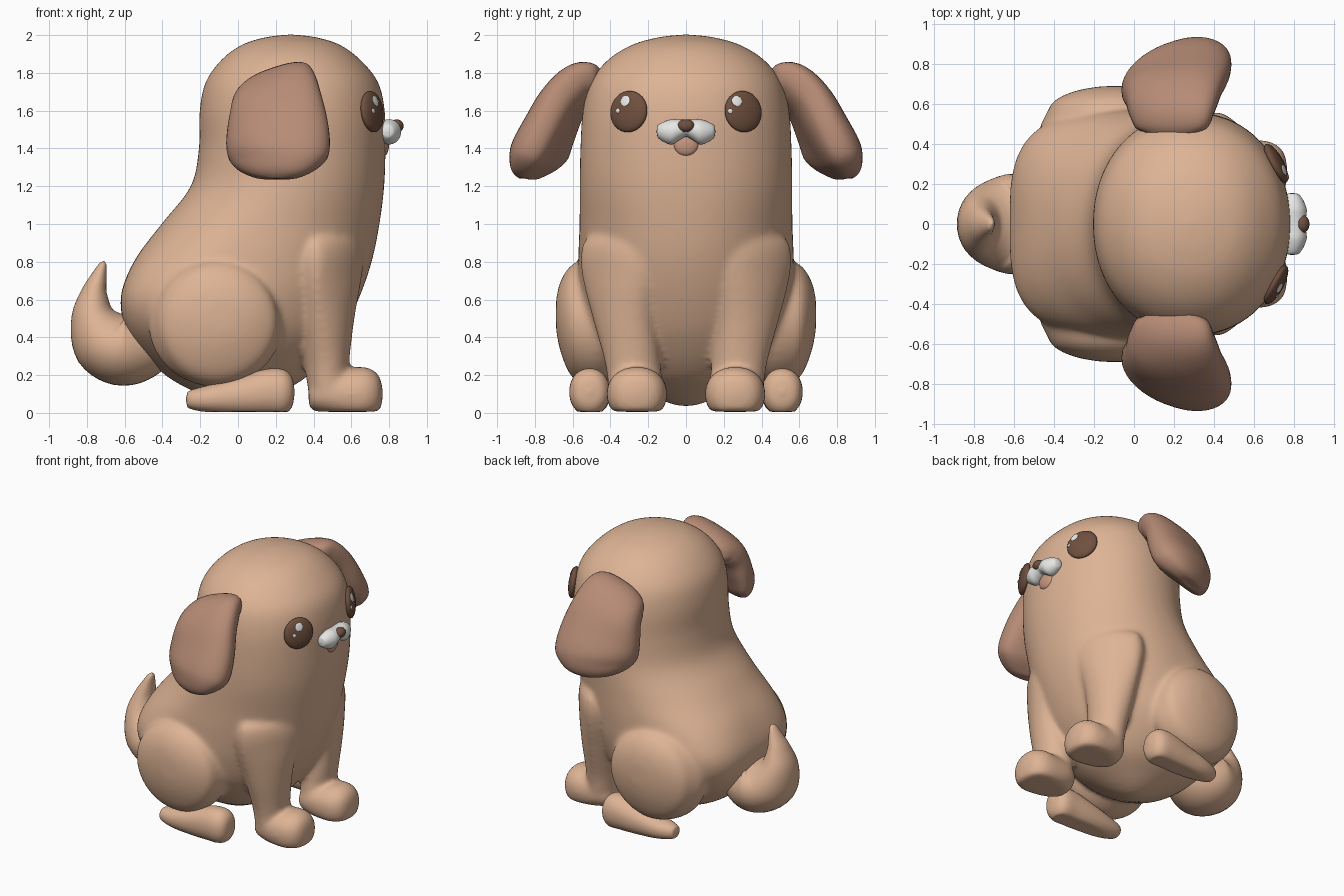
import bpy, bmesh, math
from mathutils import Vector, Matrix

if "Cube" in bpy.data.objects:
    bpy.data.objects.remove(bpy.data.objects["Cube"])

X, Y, Z = Vector((1, 0, 0)), Vector((0, 1, 0)), Vector((0, 0, 1))


def material(name, rgb):
    m = bpy.data.materials.new(name)
    m.diffuse_color = (*rgb, 1)
    m.use_nodes = True
    m.node_tree.nodes["Principled BSDF"].inputs["Base Color"].default_value = m.diffuse_color
    return m


TAN = material("tan_fur", (0.73, 0.455, 0.30))
EAR = material("ear_brown", (0.47, 0.26, 0.18))
DARK = material("dark_brown", (0.16, 0.08, 0.05))
WHITE = material("white", (0.84, 0.84, 0.82))
PINK = material("tongue_pink", (0.60, 0.32, 0.22))


def finish(name, bm, mat):
    bmesh.ops.recalc_face_normals(bm, faces=bm.faces[:])
    for f in bm.faces:
        f.smooth = True
    me = bpy.data.meshes.new(name)
    bm.to_mesh(me)
    bm.free()
    me.materials.append(mat)
    ob = bpy.data.objects.new(name, me)
    bpy.context.collection.objects.link(ob)
    return ob


def spline(keys, steps):
    """Smooth curve through key rows, spaced by their distance."""
    p = [Vector(k) for k in keys]
    t = [0.0]
    for a, b in zip(p, p[1:]):
        t.append(t[-1] + (b - a).length)
    n = len(p)
    m = []
    for i in range(n):
        lo, hi = max(i - 1, 0), min(i + 1, n - 1)
        m.append((p[hi] - p[lo]) / (t[hi] - t[lo]))
    out = []
    for i in range(n - 1):
        h = t[i + 1] - t[i]
        for k in range(steps):
            s = k / steps
            out.append(p[i] * (2*s**3 - 3*s**2 + 1) + m[i] * h * (s**3 - 2*s**2 + s)
                       + p[i + 1] * (3*s**2 - 2*s**3) + m[i + 1] * h * (s**3 - s**2))
    return out + [p[-1]]


def loft(name, mat, keys, side, other=None, power=2.0, s=1, warp=None, segs=40, steps=5, rear=None):
    """Skin oval rings; each key is x, y, z, radius along side, radius along other."""
    rows = spline(keys, steps)
    bm = bmesh.new()
    rings = []
    for i, r in enumerate(rows):
        c = Vector(r[:3])
        v = other
        if v is None:
            a, b = rows[max(i - 1, 0)], rows[min(i + 1, len(rows) - 1)]
            v = (Vector(b[:3]) - Vector(a[:3])).normalized().cross(side)
        ring = []
        for k in range(segs):
            ang = math.tau * k / segs
            cs, sn = math.cos(ang), math.sin(ang)
            pw = rear(c.z) if rear and cs < 0 else power
            cu, cv = (math.copysign(abs(q) ** (2 / pw), q) for q in (cs, sn))
            co = c + side * cu * max(r[3], 0.002) + v * cv * max(r[4], 0.002)
            if warp:
                co = warp(co)
            ring.append(bm.verts.new((co.x, co.y * s, co.z)))
        rings.append(ring)
    for a, b in zip(rings, rings[1:]):
        for k in range(segs):
            j = (k + 1) % segs
            bm.faces.new((a[k], a[j], b[j], b[k]))
    bm.faces.new(rings[0])
    bm.faces.new(rings[-1])
    return finish(name, bm, mat)


def ball(name, mat, loc, radii, rot=Matrix(), segs=32):
    bm = bmesh.new()
    bmesh.ops.create_uvsphere(bm, u_segments=segs, v_segments=segs // 2, radius=1)
    bm.transform(Matrix.Translation(loc) @ rot @ Matrix.Diagonal((*radii, 1)))
    return finish(name, bm, mat)


def fuse(name, parts, mat):
    """Melt overlapping parts into one soft skin."""
    bm = bmesh.new()
    for ob in parts:
        bm.from_mesh(ob.data)
        bpy.data.objects.remove(ob)
    ob = finish(name, bm, mat)
    rm = ob.modifiers.new("skin", 'REMESH')
    rm.mode, rm.voxel_size, rm.use_smooth_shade = 'VOXEL', 0.014, True
    sm = ob.modifiers.new("soften", 'SMOOTH')
    sm.factor, sm.iterations = 0.5, 20
    return ob


def clamp(v):
    return min(max(v, 0), 1)


def ear_warp(co):
    """Flare the lower front outward and raise the upper front corner."""
    d = co.x - .2
    return Vector((co.x, co.y + (.3 * d - .7 * d * d) * clamp((1.75 - co.z) / .4),
                   co.z + .33 * d * clamp((co.z - 1.4) / .4)))


def shoulder_warp(co):
    """Wrap the upper leg around the chest."""
    return Vector((co.x, co.y - .65 * max(co.x - .42, 0) * clamp((co.z - .25) / .5), co.z))


def flat_sole(co):
    return Vector((co.x, co.y, max(co.z, .006)))


# Body and head in one pear shape, squarer at the rump
skin = [loft("body", TAN, [
    (0, 0, .034, .01, .01), (0, 0, .048, .08, .08), (0, 0, .098, .2, .19),
    (-.005, 0, .2, .38, .35), (-.017, 0, .4, .555, .51), (.008, 0, .6, .63, .563),
    (.078, 0, .8, .63, .57), (.172, 0, 1.0, .577, .564), (.262, 0, 1.2, .512, .562),
    (.287, 0, 1.4, .494, .559), (.287, 0, 1.6, .49, .546), (.285, 0, 1.75, .457, .506),
    (.28, 0, 1.87, .367, .412), (.28, 0, 1.95, .257, .282), (.28, 0, 1.99, .127, .137),
    (.28, 0, 2.004, .005, .005)], X, Y, power=2.1, segs=72,
    rear=lambda z: 2.1 + 1.2 * math.exp(-((z - .6) / .27) ** 2))]

# Tail curling upward
loft("tail", TAN, [
    (-.40, 0, .40, .15, .14), (-.52, 0, .36, .22, .19), (-.62, 0, .35, .25, .205),
    (-.705, 0, .395, .22, .188), (-.765, 0, .51, .16, .122), (-.762, 0, .63, .1, .072),
    (-.737, 0, .72, .06, .042), (-.715, 0, .785, .03, .02), (-.71, 0, .803, .004, .004)], Y)

for s, tag in ((-1, "right"), (1, "left")):
    # Ear
    loft("ear_" + tag, EAR, [
        (.19, .45, 1.725, .02, .02), (.19, .475, 1.735, .17, .085), (.19, .56, 1.722, .212, .11),
        (.198, .655, 1.638, .24, .118), (.21, .738, 1.49, .27, .122), (.212, .80, 1.37, .268, .12),
        (.205, .832, 1.30, .215, .09), (.205, .848, 1.25, .12, .05),
        (.205, .85, 1.24, .01, .01)], X, power=2.5, s=s, warp=ear_warp)

    # Haunch
    skin.append(loft("haunch", TAN, [
        (-.12, .25, .47, .25, .25), (-.12, .45, .475, .355, .335), (-.11, .56, .48, .325, .325),
        (-.105, .615, .49, .295, .285), (-.1, .663, .51, .2, .19), (-.09, .686, .52, .09, .09),
        (-.09, .69, .52, .005, .005)], X, Z, s=s))

    # Back foot
    loft("back_foot_" + tag, TAN, [
        (-.275, .5, .07, .01, .01), (-.26, .5, .07, .05, .045), (-.15, .505, .075, .085, .073),
        (0, .505, .09, .1, .1), (.15, .51, .11, .107, .122), (.24, .51, .11, .102, .12),
        (.285, .51, .11, .07, .08), (.3, .51, .11, .005, .005)],
        Y, Z, power=2.15, s=s, warp=flat_sole)

    # Front leg
    skin.append(loft("front_leg", TAN, [
        (.5, .375, .968, .01, .01), (.49, .38, .955, .12, .1), (.475, .385, .9, .182, .17),
        (.47, .39, .77, .192, .178), (.472, .345, .5, .145, .16), (.47, .28, .25, .117, .147),
        (.48, .265, .08, .095, .13), (.48, .26, .03, .02, .02)], X, Y, s=s, warp=shoulder_warp))

    # Front paw
    skin.append(loft("front_paw", TAN, [
        (.373, .26, .09, .02, .02), (.385, .26, .09, .1, .07), (.45, .26, .105, .145, .11),
        (.58, .26, .1, .16, .137), (.68, .26, .1, .152, .142), (.745, .26, .1, .105, .1),
        (.77, .26, .1, .005, .005)], Y, Z, power=2.2, s=s, warp=flat_sole))

    # Eye, turned to follow the head
    turn = math.radians(28) * s
    rot = Matrix.Rotation(turn, 4, 'Z') @ Matrix.Rotation(math.radians(-7), 4, 'Y')
    centre = Vector((.71, .303 * s, 1.595))
    radii = (.036, .109, .11)
    ball("eye_" + tag, DARK, centre, radii, rot)

    # Eye highlights
    for nm, dy, dz, r in (("large", -.025, .053, .029), ("small", -.06, 0, .013)):
        a = (dy - s * .018) / math.cos(turn)
        n = radii[0] * math.sqrt(max(.04, 1 - (a / radii[1]) ** 2 - (dz / radii[2]) ** 2))
        p = Vector((n, a, dz))
        normal = Vector([q / w ** 2 for q, w in zip(p, radii)])
        face = normal.to_track_quat('X', 'Z').to_matrix().to_4x4()
        ball(f"eye_highlight_{nm}_{tag}", WHITE, centre + rot.to_3x3() @ p,
             (.0048, r, r), rot @ face, 16)

# Body, haunches and front legs share one skin
fuse("body_and_legs", skin, TAN)

# Two-lobed muzzle with a flat top
half = [(.79, .155, 1.49, .005, .005), (.793, .145, 1.49, .035, .036),
        (.8, .08, 1.487, .062, .066), (.8, .03, 1.5, .06, .053)]
loft("muzzle", WHITE, [(x, -y, z, a, b) for x, y, z, a, b in half] + [(.8, 0, 1.507, .058, .045)]
     + half[::-1], X, Z)

# Nose and tongue
ball("nose", DARK, (.84, 0, 1.519), (.037, .046, .035))
ball("tongue", PINK, (.775, 0, 1.425), (.025, .066, .064))
